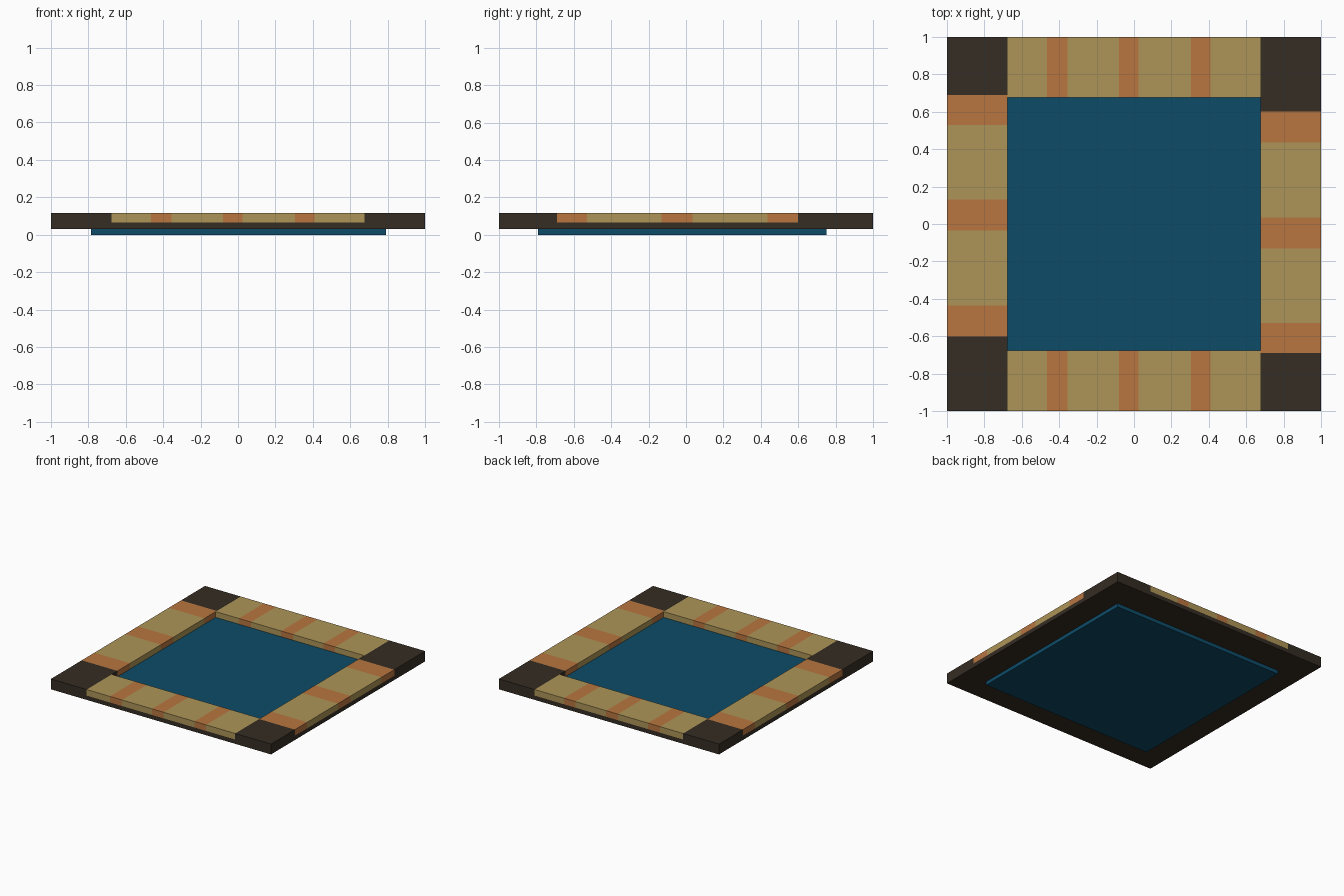
import bpy
import bmesh
from mathutils import Vector

if "Cube" in bpy.data.objects:
    bpy.data.objects.remove(bpy.data.objects["Cube"], do_unlink=True)


def material(name, rgb):
    mat = bpy.data.materials.new(name)
    mat.use_nodes = True
    mat.diffuse_color = (*rgb, 1)
    mat.node_tree.nodes["Principled BSDF"].inputs["Base Color"].default_value = (*rgb, 1)
    return mat


DARK = material("dark brown", (0.036, 0.026, 0.017))
TAN = material("tan", (0.418, 0.3, 0.096))
ORANGE = material("burnt orange", (0.48, 0.181, 0.051))
BLUE = material("deep blue", (0.004, 0.071, 0.139))

BASE, SEAT, TOP = 0.03, 0.065, 0.115   # underside, top of base, top of border
INNER = 0.675                          # half width of the opening


def block(name, low, high, mats, axis=0, bands=()):
    """Box between two corners; bands along the axis take the second material."""
    low, high = Vector(low), Vector(high)
    bm = bmesh.new()
    bmesh.ops.create_cube(bm, size=1)
    for v in bm.verts:
        v.co = (low + high) / 2 + v.co * (high - low)
    normal = Vector((axis == 0, axis == 1, 0))
    for cut in (c for band in bands for c in band):
        if low[axis] < cut < high[axis]:
            bmesh.ops.bisect_plane(bm, geom=bm.verts[:] + bm.edges[:] + bm.faces[:],
                                   plane_co=normal * cut, plane_no=normal)
    for f in bm.faces:
        c = f.calc_center_median()[axis]
        f.material_index = int(any(a <= c <= b for a, b in bands))
    mesh = bpy.data.meshes.new(name)
    bm.to_mesh(mesh)
    bm.free()
    for m in mats:
        mesh.materials.append(m)
    obj = bpy.data.objects.new(name, mesh)
    bpy.context.collection.objects.link(obj)
    return obj


# Base slab, plate underneath and recessed inlay
block("base_slab", (-1, -1, BASE), (1, 1, SEAT), [DARK])
block("bottom_plate", (-0.785, -0.79, 0), (0.79, 0.75, BASE), [BLUE])
block("centre_inlay", (-INNER, -INNER, SEAT - 0.005), (INNER, INNER, SEAT + 0.003), [BLUE])

# Front and back striped rails
stripes = [(-0.465, -0.355), (-0.08, 0.025), (0.305, 0.41)]
for name, y0, y1 in (("front_rail", -1, -INNER), ("back_rail", INNER, 1)):
    block(name, (-INNER, y0, SEAT), (INNER, y1, TOP), [TAN, ORANGE], 0, stripes)

# Side rails and corner blocks, the left side being the right side turned half round
side_stripes = [(-0.6, -0.435), (-0.035, 0.13), (0.53, 0.69)]
for side, s in (("right", -1), ("left", 1)):
    x0, x1 = sorted((s * INNER, s))
    bands = [tuple(sorted((-s * a, -s * b))) for a, b in side_stripes]
    y0, y1 = min(b[0] for b in bands), max(b[1] for b in bands)
    block(side + "_rail", (x0, y0, SEAT), (x1, y1, TOP), [TAN, ORANGE], 1, bands)
    block("front_" + side + "_corner", (x0, -1, SEAT), (x1, y0, TOP), [DARK])
    block("back_" + side + "_corner", (x0, y1, SEAT), (x1, 1, TOP), [DARK])
